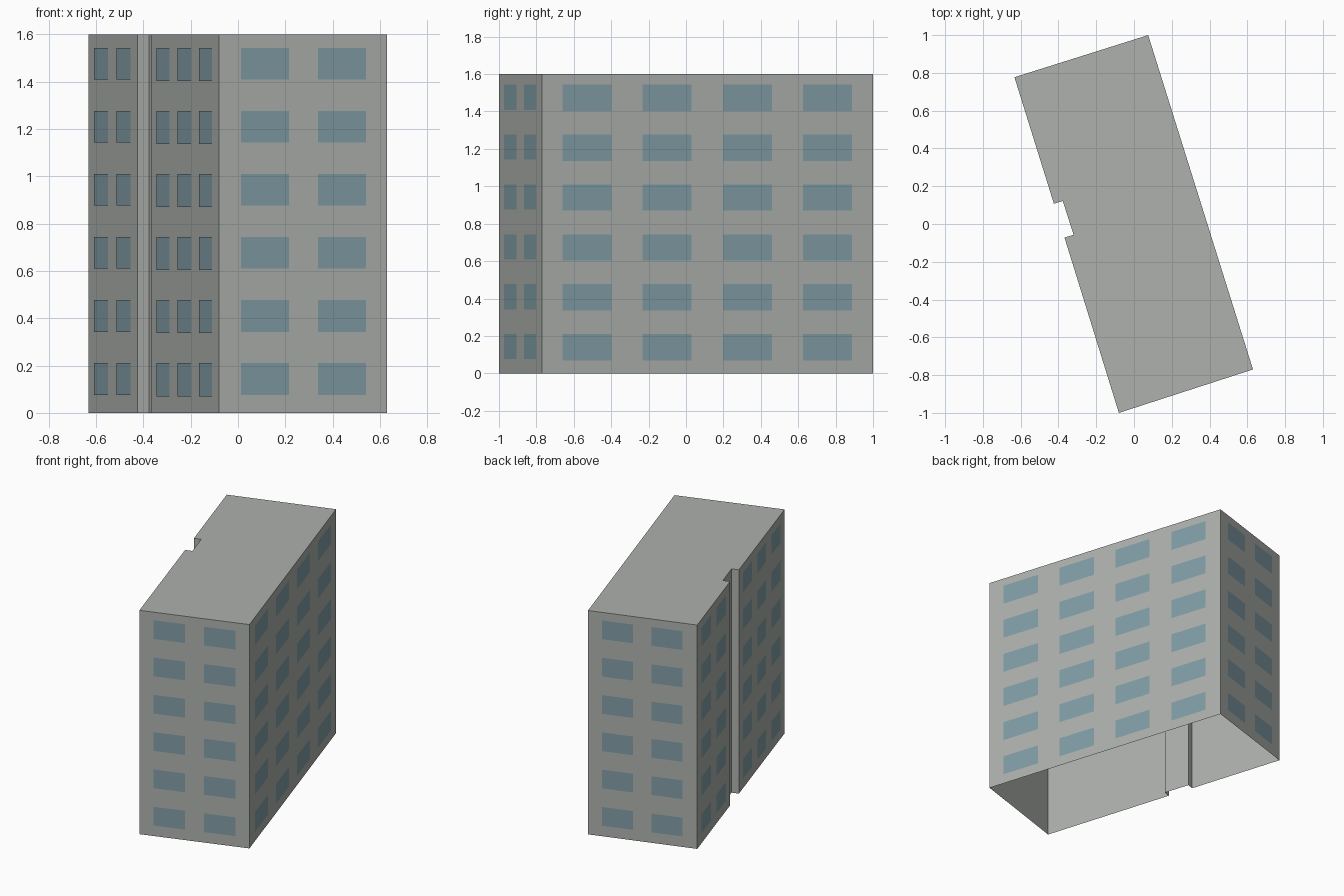
import bpy
import bmesh
from mathutils import Vector

HEIGHT = 1.6
FLOORS = 6
STOREY = HEIGHT / FLOORS
PLATE_GAP = 0.002

if "Cube" in bpy.data.objects:
    bpy.data.objects.remove(bpy.data.objects["Cube"])


def make_material(name, rgb):
    mat = bpy.data.materials.new(name)
    mat.use_nodes = True
    color = (*rgb, 1.0)
    mat.diffuse_color = color
    mat.node_tree.nodes["Principled BSDF"].inputs["Base Color"].default_value = color
    return mat


def finish(bm, name, mat):
    mesh = bpy.data.meshes.new(name)
    bm.to_mesh(mesh)
    bm.free()
    mesh.materials.append(mat)
    obj = bpy.data.objects.new(name, mesh)
    bpy.context.collection.objects.link(obj)
    return obj


concrete = make_material("concrete grey", (0.42, 0.44, 0.42))
glass = make_material("window blue", (0.22, 0.34, 0.38))

# Footprint, counter-clockwise from the front corner, with a recess on one side
outline = [Vector((x, y, 0)) for x, y in (
    (-0.08, -1), (0.63, -0.77), (0.075, 1), (-0.633, 0.777),
    (-0.424, 0.107), (-0.377, 0.122), (-0.32, -0.057), (-0.368, -0.072))]
up = Vector((0, 0, 1))

# Building shell: walls and roof, open underneath
bm = bmesh.new()
low = [bm.verts.new(p) for p in outline]
high = [bm.verts.new(p + up * HEIGHT) for p in outline]
for i in range(len(outline)):
    j = (i + 1) % len(outline)
    bm.faces.new((low[i], low[j], high[j], high[i]))
bm.faces.new(high)
finish(bm, "building_shell", concrete)


def window_grid(name, start, end, first, pitch, width, sill):
    """Window plates on one wall; positions are fractions of its length."""
    along = end - start
    out = along.cross(up).normalized() * PLATE_GAP
    columns = []
    while first + width < 1:
        columns.append(first)
        first += pitch
    bm = bmesh.new()
    for floor in range(FLOORS):
        bottom = up * (floor * STOREY + sill)
        top = up * (floor * STOREY + 0.21)
        for c in columns:
            a = start + along * c + out
            b = a + along * width
            bm.faces.new([bm.verts.new(p) for p in
                          (a + bottom, b + bottom, b + top, a + top)])
    finish(bm, name, glass)


# Windows on every main wall; the recess stays blank
window_grid("front_windows", outline[0], outline[1], 0.13, 0.458, 0.286, 0.076)
window_grid("long_side_windows", outline[1], outline[2], 0.062, 0.242, 0.148, 0.07)
window_grid("back_windows", outline[2], outline[3], 0.127, 0.455, 0.284, 0.076)
window_grid("rear_wing_windows", outline[3], outline[4], 0.125, 0.457, 0.283, 0.076)
window_grid("front_wing_windows", outline[7], outline[0], 0.085, 0.312, 0.194, 0.07)
